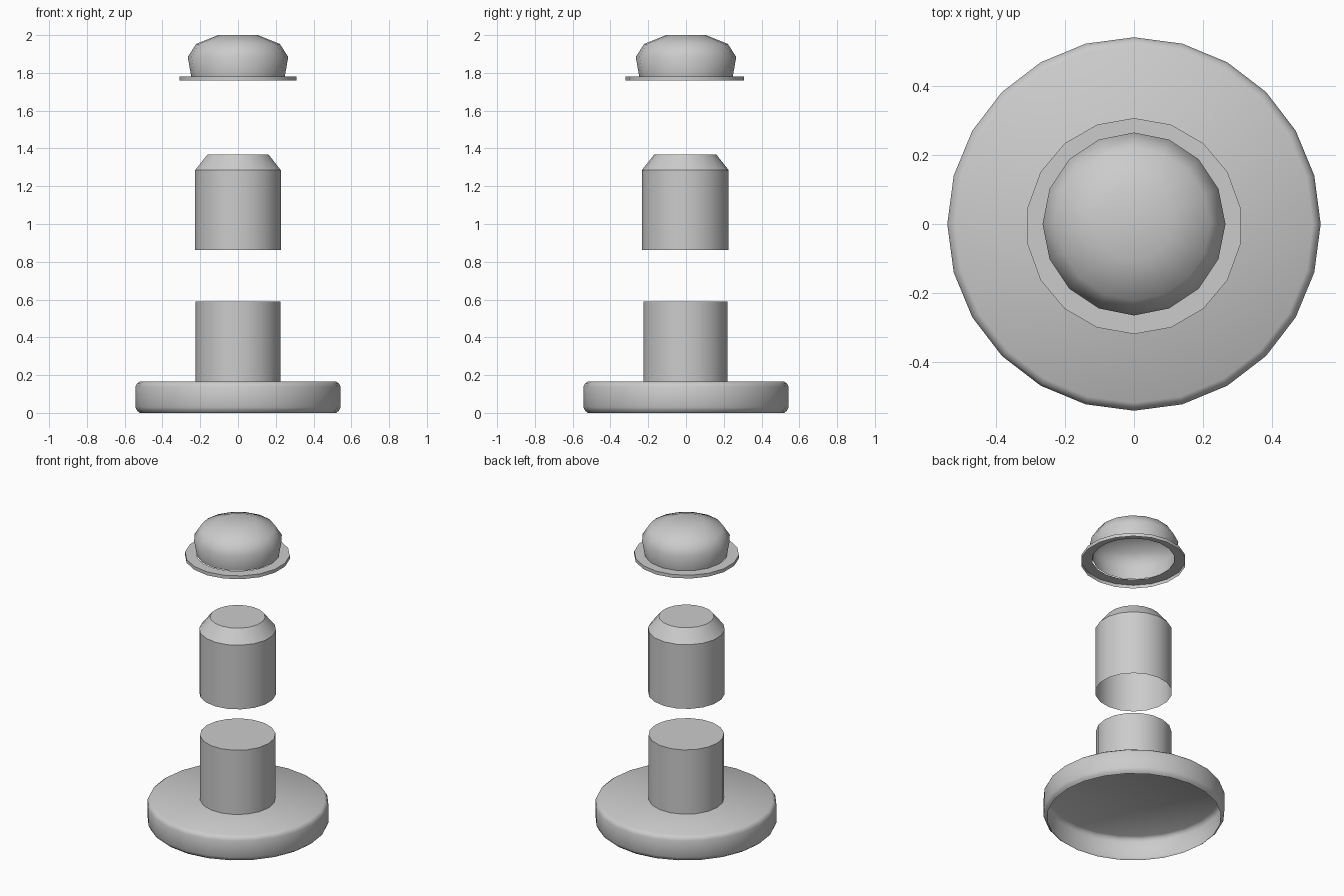
import bpy, bmesh, math

if "Cube" in bpy.data.objects:
    bpy.data.objects.remove(bpy.data.objects["Cube"])


def lathe(name, profile, sides, start=90, y=0.0, cap=True, smooth=35):
    """Spin (radius, z) points round z as a single-walled shell; cap closes the last ring."""
    bm = bmesh.new()
    rings = []
    for r, z in profile:
        ring = []
        for i in range(sides):
            a = math.radians(start) + 2 * math.pi * i / sides
            ring.append(bm.verts.new((r * math.cos(a), y + r * math.sin(a), z)))
        rings.append(ring)
    for lo, hi in zip(rings, rings[1:]):
        for i in range(sides):
            j = (i + 1) % sides
            bm.faces.new((lo[i], lo[j], hi[j], hi[i]))
    if cap:
        bm.faces.new(rings[-1])
    mesh = bpy.data.meshes.new(name)
    bm.to_mesh(mesh)
    bm.free()
    obj = bpy.data.objects.new(name, mesh)
    bpy.context.collection.objects.link(obj)
    bpy.ops.object.select_all(action='DESELECT')
    obj.select_set(True)
    bpy.context.view_layer.objects.active = obj
    bpy.ops.object.shade_smooth_by_angle(angle=math.radians(smooth))
    return obj


# Wide base disc, rounded rims, open underneath
lathe("base_disc", [(0.52, 0.0), (0.535, 0.012), (0.543, 0.03), (0.543, 0.138),
                    (0.535, 0.155), (0.52, 0.166)], 24, smooth=60)

# Stem standing on the base
lathe("base_stem", [(0.226, 0.166), (0.226, 0.59)], 18, start=0, y=-0.003)

# Floating middle sleeve with chamfered top, open underneath
lathe("middle_sleeve", [(0.23, 0.862), (0.23, 1.285), (0.165, 1.367)], 18, y=-0.004)

# Cap flange: flat ring with a short skirt
lathe("cap_flange", [(0.314, 1.76), (0.314, 1.782), (0.247, 1.782)], 18, y=-0.006, cap=False)

# Hollow cap dome
lathe("cap_dome", [(0.248, 1.782), (0.266, 1.884), (0.222, 1.953), (0.105, 2.0)],
      16, smooth=60)
